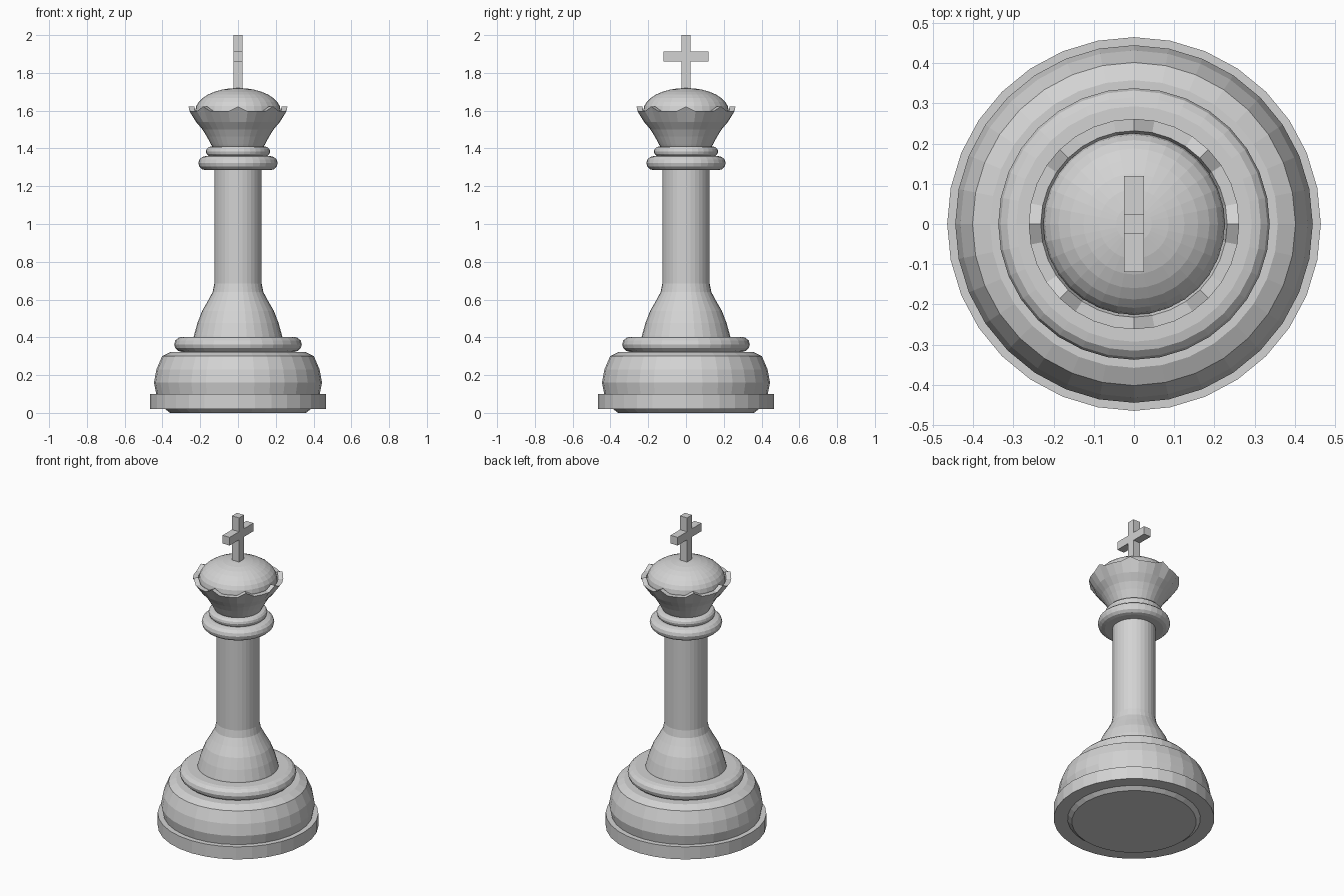
import bpy, bmesh, math

if "Cube" in bpy.data.objects:
    bpy.data.objects.remove(bpy.data.objects["Cube"])

SIDES = 32
mat = bpy.data.materials.new("light_grey")
mat.diffuse_color = (0.65, 0.65, 0.65, 1)
mat.use_nodes = True
mat.node_tree.nodes["Principled BSDF"].inputs["Base Color"].default_value = mat.diffuse_color


def finish(bm, name):
    bmesh.ops.recalc_face_normals(bm, faces=bm.faces)
    mesh = bpy.data.meshes.new(name)
    bm.to_mesh(mesh)
    bm.free()
    mesh.materials.append(mat)
    ob = bpy.data.objects.new(name, mesh)
    bpy.context.collection.objects.link(ob)
    return ob


def lathe(name, profile, lift=None):
    """Revolve (radius, z) points; lift(i, k) raises vertex k of ring i."""
    bm = bmesh.new()
    rings = []
    for i, (r, z) in enumerate(profile):
        ring = []
        for k in range(SIDES):
            a = 2 * math.pi * k / SIDES
            dz = lift(i, k) if lift else 0
            ring.append(bm.verts.new((r * math.cos(a), r * math.sin(a), z + dz)))
        rings.append(ring)
    for lo, hi in zip(rings, rings[1:]):
        for k in range(SIDES):
            n = (k + 1) % SIDES
            bm.faces.new((lo[k], lo[n], hi[n], hi[k]))
    bm.faces.new(rings[0])
    bm.faces.new(rings[-1])
    return finish(bm, name)


def rounded(r, z0, z1, depth, steps=6):
    """Half-round bead profile bulging out to radius r."""
    h = (z1 - z0) / 2
    return [(r - depth + depth * math.cos(t), z0 + h + h * math.sin(t))
            for t in (-math.pi / 2 + math.pi * j / steps for j in range(steps + 1))]


# Foot, rim and bulging base
lathe("base", [(0.36, 0), (0.385, 0.02), (0.465, 0.02), (0.465, 0.10), (0.433, 0.10),
               (0.445, 0.16), (0.432, 0.23), (0.402, 0.30), (0.358, 0.322), (0.29, 0.322)])
lathe("base_ring", rounded(0.338, 0.322, 0.403, 0.045))

# Flared column
lathe("column", [(0.237, 0.39), (0.233, 0.41), (0.215, 0.475), (0.19, 0.54), (0.158, 0.595),
                 (0.134, 0.64), (0.125, 0.685), (0.125, 1.30)])

# Collar beads
lathe("lower_collar", rounded(0.21, 1.285, 1.36, 0.04))
lathe("upper_collar", rounded(0.17, 1.358, 1.41, 0.026))

# Crown cup with eight small points; rings 5 and 6 are the rim
lathe("crown", [(0.13, 1.40), (0.142, 1.42), (0.165, 1.463), (0.188, 1.50), (0.222, 1.54),
                (0.262, 1.597), (0.232, 1.597), (0.222, 1.575)],
      lambda i, k: 0.025 if i in (5, 6) and k % 4 == 0 else 0)

# Dome
dome = [(0.226, 1.57), (0.226, 1.60)]
dome += [(0.226 * math.cos(t), 1.60 + 0.12 * math.sin(t))
         for t in (math.pi / 2 * j / 8 for j in range(1, 8))]
dome.append((0.005, 1.72))
lathe("dome", dome)

# Cross on top: upright with two extruded arms
bm = bmesh.new()
outline = [(-0.025, 1.70), (0.025, 1.70), (0.025, 1.86), (0.12, 1.86), (0.12, 1.912),
           (0.025, 1.912), (0.025, 2.0), (-0.025, 2.0), (-0.025, 1.912), (-0.12, 1.912),
           (-0.12, 1.86), (-0.025, 1.86)]
face = bm.faces.new([bm.verts.new((-0.025, y, z)) for y, z in outline])
ext = bmesh.ops.extrude_face_region(bm, geom=[face], use_keep_orig=True)
moved = [g for g in ext["geom"] if isinstance(g, bmesh.types.BMVert)]
bmesh.ops.translate(bm, verts=moved, vec=(0.05, 0, 0))
finish(bm, "cross")
